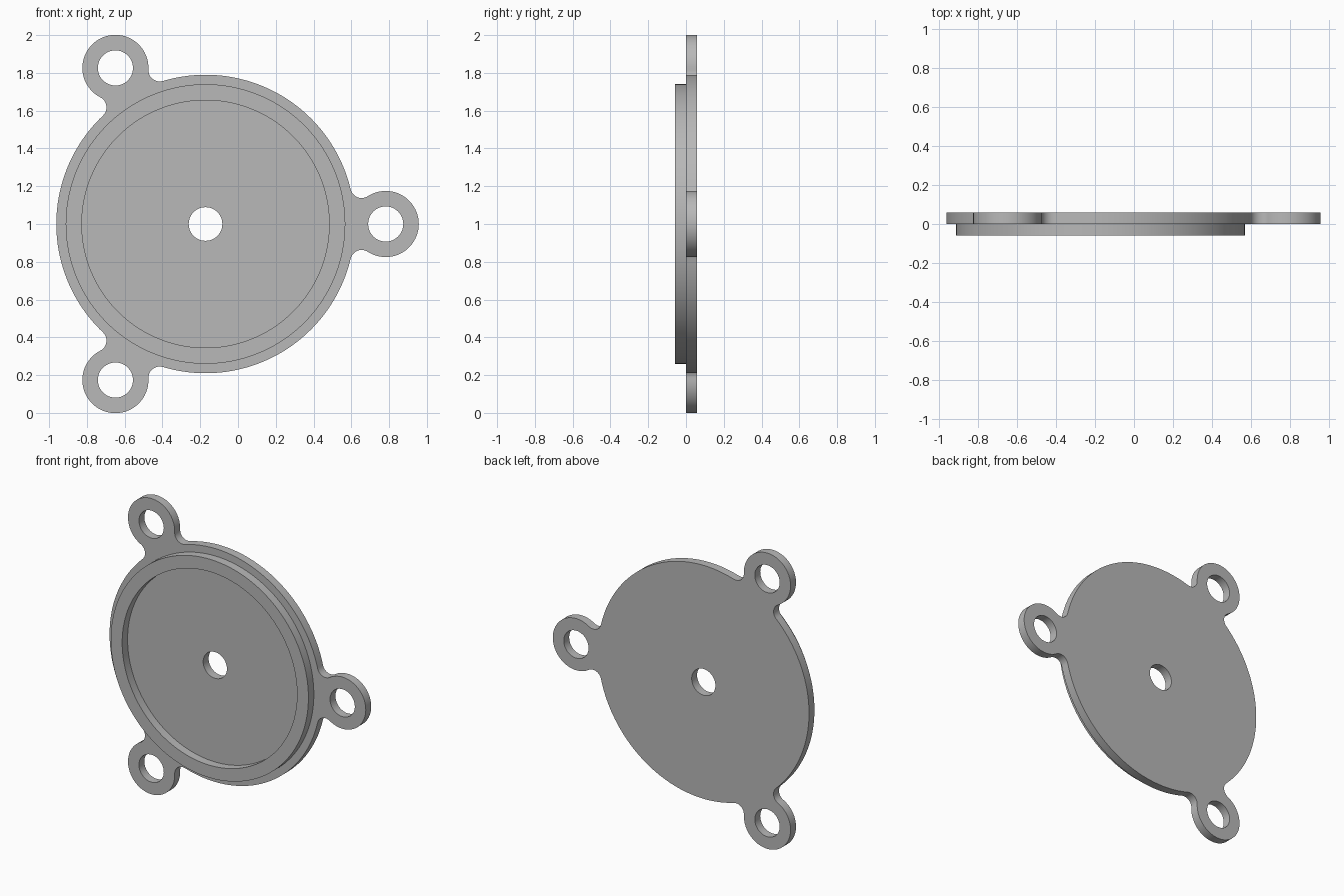
import bpy, bmesh
from math import sin, cos, pi, atan2, sqrt, radians

if "Cube" in bpy.data.objects:
    bpy.data.objects.remove(bpy.data.objects["Cube"])

CX, CZ = -0.172, 1.0       # disc axis
T = 0.058                  # thickness of flange and of raised rim
DISC, LUG, FILLET = 0.79, 0.175, 0.06
REACH = 0.954              # disc axis to bolt hole axis
RIM_OUT, RIM_IN = 0.74, 0.655
BORE, BOLT = 0.089, 0.093
LUG_ANGLES = [k * 2 * pi / 3 for k in range(3)]


def arc(cx, cz, r, start, end, n):
    """Arc points, last one left out so that arcs can be chained."""
    steps = [start + (end - start) * i / n for i in range(n)]
    return [(cx + r * cos(t), cz + r * sin(t)) for t in steps]


def circle(r, n, cx=0, cz=0):
    return arc(cx, cz, r, 0, 2 * pi, n)


def turn(points, a):
    return [(x * cos(a) - z * sin(a), x * sin(a) + z * cos(a)) for x, z in points]


def flange_outline():
    """Disc with three lugs blended in by fillets."""
    d1, d2 = DISC + FILLET, LUG + FILLET
    f = (d1 ** 2 - d2 ** 2 + REACH ** 2) / (2 * REACH)
    h = sqrt(d1 ** 2 - f ** 2)
    phi, psi = atan2(h, f), atan2(h, REACH - f)
    third = (arc(f, -h, FILLET, pi - phi, psi, 12)
             + arc(REACH, 0, LUG, psi - pi, pi - psi, 48)
             + arc(f, h, FILLET, -psi, phi - pi, 12)
             + arc(0, 0, DISC, phi, 2 * pi / 3 - phi, 48))
    return [p for a in LUG_ANGLES for p in turn(third, a)]


bm = bmesh.new()


def ring_verts(loop, y):
    return [bm.verts.new((CX + x, y, CZ + z)) for x, z in loop]


def cap(loops, y):
    """Flat face bounded by an outer loop and holes."""
    edges = []
    for loop in loops:
        v = ring_verts(loop, y)
        edges += [bm.edges.new((v[i - 1], v[i])) for i in range(len(v))]
    bmesh.ops.triangle_fill(bm, edges=edges, use_beauty=True, normal=(0, -1, 0))


def wall(loop, y0, y1):
    a, b = ring_verts(loop, y0), ring_verts(loop, y1)
    for i in range(len(a)):
        bm.faces.new((a[i - 1], a[i], b[i], b[i - 1]))


outline = flange_outline()
rim_out, rim_in, bore = circle(RIM_OUT, 160), circle(RIM_IN, 160), circle(BORE, 48)
bolts = [circle(BOLT, 48, REACH * cos(a), REACH * sin(a)) for a in LUG_ANGLES]

# Flange back and front, rim top, recessed floor
cap([outline, bore] + bolts, T)
cap([outline, rim_out] + bolts, 0)
cap([rim_out, rim_in], -T)
cap([rim_in, bore], 0)

# Edge walls, holes, and both sides of the rim
for loop in [outline, bore] + bolts:
    wall(loop, 0, T)
for loop in (rim_out, rim_in):
    wall(loop, -T, 0)

bmesh.ops.remove_doubles(bm, verts=bm.verts[:], dist=0.00001)
bmesh.ops.recalc_face_normals(bm, faces=bm.faces[:])
mesh = bpy.data.meshes.new("flanged_cover")
bm.to_mesh(mesh)
bm.free()
cover = bpy.data.objects.new("flanged_cover", mesh)
bpy.context.collection.objects.link(cover)

# Plain grey finish
grey = bpy.data.materials.new("plain_grey")
grey.use_nodes = True
colour = (0.48, 0.48, 0.48, 1)
grey.diffuse_color = colour
grey.node_tree.nodes["Principled BSDF"].inputs["Base Color"].default_value = colour
mesh.materials.append(grey)

bpy.ops.object.select_all(action='DESELECT')
cover.select_set(True)
bpy.context.view_layer.objects.active = cover
bpy.ops.object.shade_smooth_by_angle(angle=radians(30))
